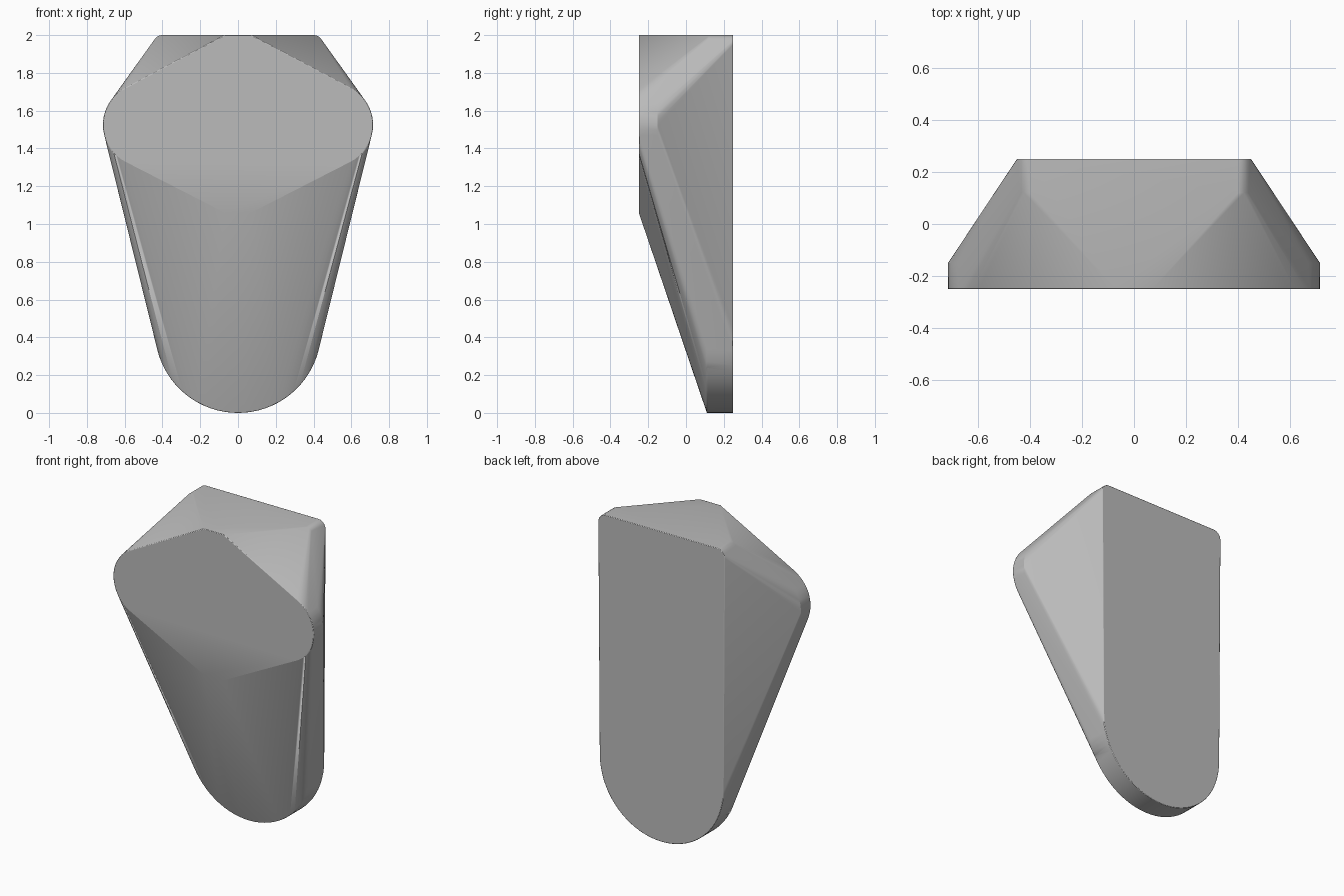
import bpy, bmesh
from math import sin, cos, radians

cube = bpy.data.objects.get("Cube")
if cube:
    bpy.data.objects.remove(cube, do_unlink=True)

BACK, FRONT, TOP = 0.25, -0.25, 2.0


def arc(cx, cz, r, start, end, steps, y):
    """Points on a circle in a plane facing the front."""
    angles = [radians(start + (end - start) * i / steps) for i in range(steps + 1)]
    return [(cx + r * cos(a), y, cz + r * sin(a)) for a in angles]


# Right half of the outlines, mirrored below
half = []
half += [(0.07, FRONT, TOP), (0.07, FRONT, 1.06)]            # front face points
half += arc(0.495, 1.525, 0.22, -63, 63, 18, FRONT)          # front face round ends
half += arc(0.495, 1.525, 0.22, -14, 37, 8, -0.15)           # side rim
half += arc(0, 0.44, 0.44, -90, -13, 16, 0.11)               # lower front edge
half += arc(0, 0.44, 0.44, -90, 0, 18, BACK)                 # back plate bottom
half += arc(0.4, 1.95, 0.05, 0, 90, 6, BACK)                 # back plate top corner
half += arc(0.4, 1.95, 0.05, 37, 90, 4, 0.12)                # top face front corner

# Body: the convex skin around the outlines
bm = bmesh.new()
for x, y, z in half:
    for side in (1, -1):
        bm.verts.new((x * side, y, z))
bmesh.ops.remove_doubles(bm, verts=bm.verts, dist=0.0005)
hull = bmesh.ops.convex_hull(bm, input=bm.verts)
loose = {g for g in hull["geom_interior"] + hull["geom_unused"]
         if isinstance(g, bmesh.types.BMVert)}
bmesh.ops.delete(bm, geom=list(loose), context="VERTS")
bmesh.ops.dissolve_limit(bm, angle_limit=radians(1), verts=bm.verts, edges=bm.edges)
bmesh.ops.recalc_face_normals(bm, faces=bm.faces)
mesh = bpy.data.meshes.new("wedge_body")
bm.to_mesh(mesh)
bm.free()

body = bpy.data.objects.new("wedge_body", mesh)
bpy.context.collection.objects.link(body)

# Plain grey
grey = bpy.data.materials.new("plain_grey")
grey.use_nodes = True
colour = (0.5, 0.5, 0.5, 1)
grey.diffuse_color = colour
grey.node_tree.nodes["Principled BSDF"].inputs["Base Color"].default_value = colour
mesh.materials.append(grey)

# Slightly softened edges
bevel = body.modifiers.new("soft_edges", "BEVEL")
bevel.width = 0.008
bevel.segments = 2
bevel.limit_method = "ANGLE"
bevel.angle_limit = radians(35)

bpy.context.view_layer.objects.active = body
body.select_set(True)
bpy.ops.object.shade_smooth_by_angle(angle=radians(20))
